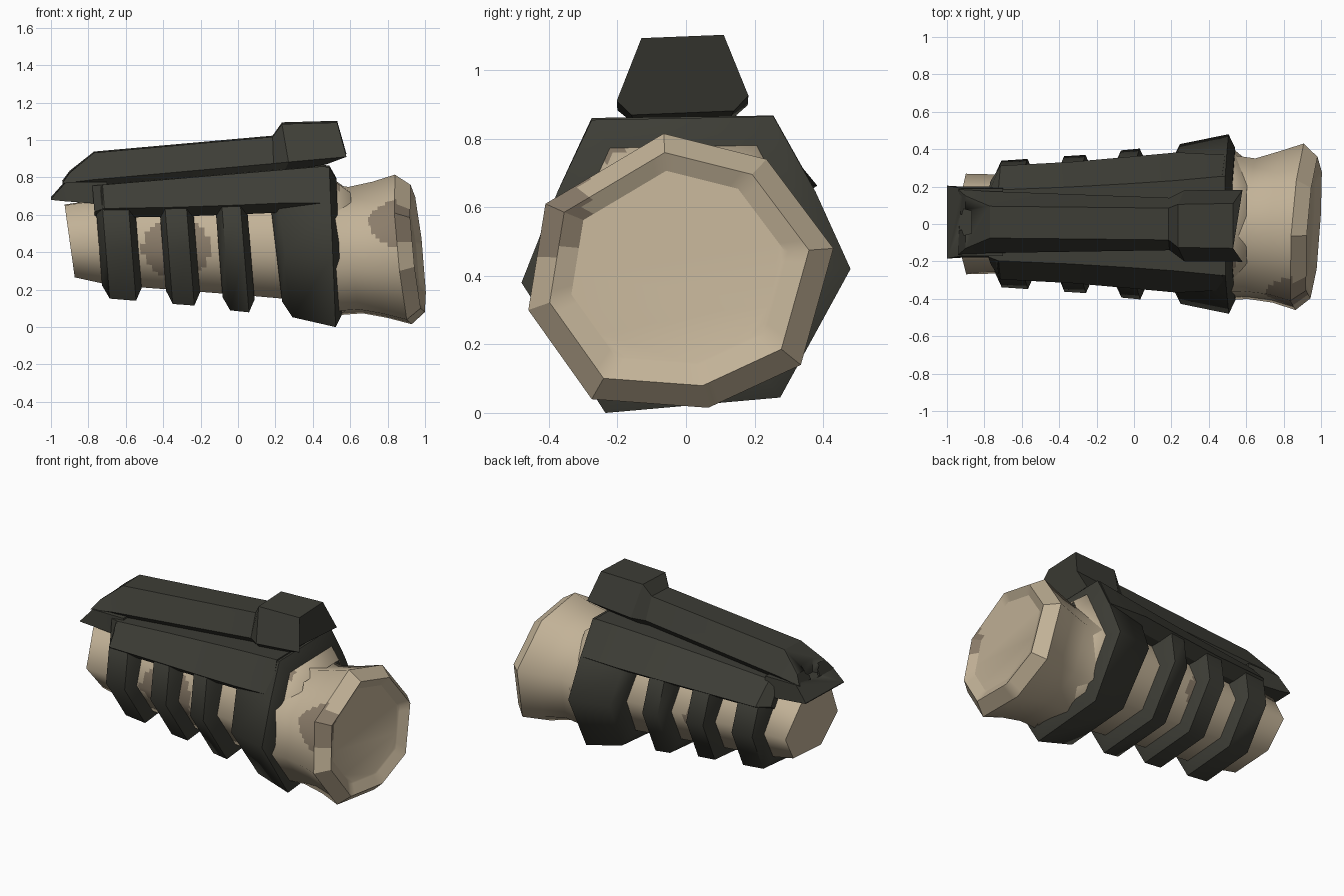
import bpy, bmesh, math
from mathutils import Vector

if "Cube" in bpy.data.objects:
    bpy.data.objects.remove(bpy.data.objects["Cube"])


def material(name, rgb):
    m = bpy.data.materials.new(name)
    m.diffuse_color = (*rgb, 1)
    m.use_nodes = True
    m.node_tree.nodes["Principled BSDF"].inputs["Base Color"].default_value = m.diffuse_color
    return m


DARK = material("dark_olive", (0.047, 0.047, 0.037))
TAN = material("tan", (0.54, 0.445, 0.31))
BROWN = material("brown_patch", (0.26, 0.205, 0.145))

# Slightly rolled hexagon for the body, and the same with shoulders for the frame (y, z)
HEX = [(-.275, .425), (.255, .435), (.48, -.01), (.275, -.385), (-.235, -.43), (-.48, -.05)]
RIB = HEX[:2] + [(.42, .25)] + HEX[2:] + [(-.40, .25)]
RING = HEX[:2] + [(.378, .215)] + HEX[2:] + [(-.375, .215)]
# Uneven octagon of the front housing
OCT = [(-.047, .423), (.253, .348), (.448, .088), (.353, -.252),
       (.083, -.377), (-.257, -.352), (-.442, -.092), (-.392, .218)]

# Camouflage patches: centre and radius
PATCHES = [((-.33, -.27, .42), .18), ((.84, -.41, .58), .145), ((.17, -.33, .56), .075),
           ((-.30, .27, .40), .12), ((.50, -.22, .78), .06)]


def loft(name, rings, mats, cuts=0, angle=25, tube=False):
    """Skin equal-sized point rings; a tube stays open and keeps its soft normals."""
    bm = bmesh.new()
    vs = [[bm.verts.new(p) for p in r] for r in rings]
    n = len(rings[0])
    for a, b in zip(vs, vs[1:]):
        for i in range(n):
            j = (i + 1) % n
            bm.faces.new((a[i], a[j], b[j], b[i]))
    if not tube:
        bm.faces.new(vs[0])
        bm.faces.new(vs[-1])
    bmesh.ops.recalc_face_normals(bm, faces=bm.faces)
    bm.normal_update()
    soft = bm.verts.layers.float_vector.new("soft")
    for v in bm.verts:
        v[soft] = v.normal
    if cuts:
        bmesh.ops.subdivide_edges(bm, edges=bm.edges[:], cuts=cuts, use_grid_fill=True)
    if len(mats) > 1:
        for f in bm.faces:
            c = f.calc_center_median()
            if len(f.verts) == 4 and any((c - Vector(p)).length < r for p, r in PATCHES):
                f.material_index = 1
    bm.verts.index_update()
    normals = [Vector(v[soft]).normalized() for v in bm.verts]
    bm.verts.layers.float_vector.remove(soft)
    me = bpy.data.meshes.new(name)
    bm.to_mesh(me)
    bm.free()
    ob = bpy.data.objects.new(name, me)
    bpy.context.collection.objects.link(ob)
    for m in mats:
        me.materials.append(m)
    if tube:
        for p in me.polygons:
            p.use_smooth = True
        me.normals_split_custom_set_from_vertices(normals)
    else:
        bpy.ops.object.select_all(action='DESELECT')
        ob.select_set(True)
        bpy.context.view_layer.objects.active = ob
        bpy.ops.object.shade_smooth_by_angle(angle=math.radians(angle))
    return ob


def centre(x):
    return .455 - .025 * (x + .7) / 1.2


def hex_ring(x, sy, sz=None, lean=.06, shape=HEX):
    sz = sy if sz is None else sz
    return [(x - lean * z * sz, y * sy, centre(x) + z * sz) for y, z in shape]


def oct_ring(x, s, cy=-.018, cz=.392):
    return [(x - .1 * s * z + .07 * s * y, cy + s * y, cz + s * z) for y, z in OCT]


# Inner body and its hollow rear end
loft("body", [hex_ring(-.90, .56, .45, .14), hex_ring(-.70, .55, .535),
              hex_ring(-.35, .59, .58), hex_ring(0, .635, .625),
              hex_ring(.35, .69, .68)], [TAN, BROWN], 11, tube=True)
loft("rear_rim", [hex_ring(-.83, .30, .25, .1), hex_ring(-.895, .47, .37, .12),
                  hex_ring(-.90, .56, .45, .14)], [TAN])

# Collar between the frame and the flared front
loft("front_collar", [hex_ring(.45, .82), hex_ring(.54, .82), hex_ring(.62, .68)],
     [TAN, BROWN], 9, tube=True)

# Flared front housing and its recessed window
loft("front_housing", [oct_ring(.45, .88), oct_ring(.63, .845, -.028), oct_ring(.76, .91),
                       oct_ring(.885, 1.0)], [TAN, BROWN], 11, tube=True)
loft("front_window", [oct_ring(.885, 1.0), oct_ring(.962, .85, -.022, .40),
                      oct_ring(.93, .70, -.025, .41)], [TAN, BROWN], 7)

# Ribs around the body: start and end of the base, outer start and end, sizes
RIBS = [("rear_rib", -.745, -.71, -.57, -.535, .705, .725),
        ("middle_rib", -.405, -.375, -.26, -.225, .755, .77),
        ("forward_rib", -.105, -.07, .03, .065, .82, .84)]
for name, a, b, c, d, s0, s1 in RIBS:
    loft(name, [hex_ring(a, s0 - .16, None, .08, RIB), hex_ring(b, s0, None, .08, RIB),
                hex_ring(c, s1, None, .08, RIB), hex_ring(d, s1 - .16, None, .08, RIB)],
         [DARK], angle=57)
loft("front_ring", [hex_ring(.20, .70, None, .12, RING), hex_ring(.245, .89, None, .12, RING),
                    hex_ring(.505, 1.0, None, .04, RING), hex_ring(.54, .85, None, .04, RING)],
     [DARK], angle=57)


# Upper shell that joins the ribs, flush with their shoulders
def shell_ring(x, s, side):
    t = (x + .73) / 1.23
    zc, zr = centre(x), .762 + .102 * t
    zs = zc + .25 * s if x < .3 else .662
    pts = [(-.275 * s, zr - .004), (.255 * s, zr + .003), (side + .008, zs),
           (side - .07, zs - .05), (-side + .07, zs - .05), (-side + .008, zs)]
    return [(x - .08 * (z - zc), y, z) for y, z in pts]


loft("upper_shell", [shell_ring(-.755, .64, .22), shell_ring(-.70, .715, .304),
                     shell_ring(-.32, .775, .324), shell_ring(0, .845, .352),
                     shell_ring(.25, .91, .375), shell_ring(.505, 1.0, .362)], [DARK], angle=20)


# Top rail: x at bottom, middle and top; heights; half widths
def rail_ring(xb, xm, xt, zb, zm, zt, wb, wm, wt, shift=0):
    pts = [(xb, -wb, zb), (xm, -wm, zm), (xt, -wt, zt), (xt, wt, zt), (xm, wm, zm), (xb, wb, zb)]
    return [(x, y + shift, z + .04 * y) for x, y, z in pts]


rail = loft("top_rail", [
    rail_ring(-.93, -.94, -.90, .75, .775, .83, .13, .175, .14, .01),
    rail_ring(-.77, -.77, -.77, .74, .795, .935, .12, .165, .085, .01),
    rail_ring(.19, .19, .185, .83, .88, 1.02, .10, .14, .085, 0),
    rail_ring(.25, .27, .235, .84, .89, 1.09, .13, .19, .115, -.01),
    rail_ring(.47, .58, .53, .875, .918, 1.098, .15, .192, .12, -.01)], [DARK])

# Wedge-shaped rear lip under the rail
lip = loft("rear_lip", [
    [(-1.0, -.185, .68), (-1.0, .205, .69), (-1.0, .205, .695), (-1.0, -.185, .685)],
    [(-.92, -.18, .672), (-.92, .20, .68), (-.92, .19, .785), (-.92, -.17, .775)],
    [(-.70, -.18, .655), (-.70, .20, .66), (-.70, .19, .785), (-.70, -.17, .775)]], [DARK])

# Sight notch cut into the rear of the rail
cutter = loft("notch_cutter", [
    [(-1.05, -.09, z), (-.94, -.035, z), (-.92, -.03, z), (-.91, -.06, z), (-.87, -.05, z),
     (-.87, .07, z), (-.91, .08, z), (-.92, .05, z), (-.94, .055, z), (-1.05, .11, z)]
    for z in (.765, 1.0)], [DARK])
cutter.hide_render = True
cutter.hide_viewport = True
for ob in (rail, lip):
    mod = ob.modifiers.new("notch", 'BOOLEAN')
    mod.operation = 'DIFFERENCE'
    mod.solver = 'EXACT'
    mod.object = cutter
